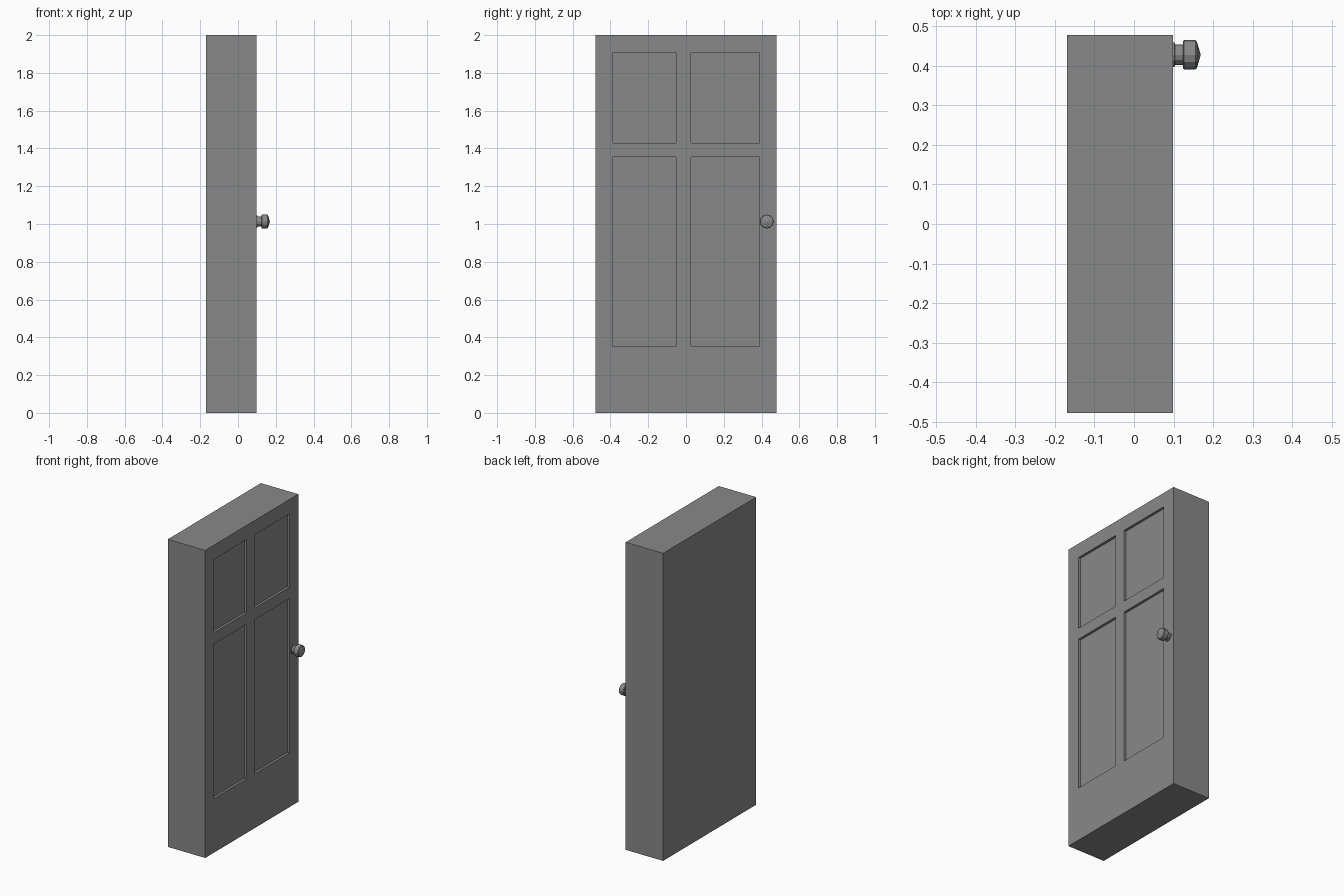
import bpy, bmesh, math
from mathutils import Matrix, Vector

cube = bpy.data.objects.get("Cube")
if cube:
    bpy.data.objects.remove(cube, do_unlink=True)

# One grey paint for the whole model
grey = bpy.data.materials.new("door_grey")
grey.use_nodes = True
colour = (0.25, 0.25, 0.25, 1)
grey.diffuse_color = colour
grey.node_tree.nodes["Principled BSDF"].inputs["Base Color"].default_value = colour


def finish(name, bm):
    bmesh.ops.recalc_face_normals(bm, faces=bm.faces)
    mesh = bpy.data.meshes.new(name)
    bm.to_mesh(mesh)
    bm.free()
    mesh.materials.append(grey)
    obj = bpy.data.objects.new(name, mesh)
    bpy.context.collection.objects.link(obj)
    return obj


# Door slab, with four sunken panels on the +x face
BACK, FACE, HALF_WIDTH, HEIGHT = -0.17, 0.099, 0.478, 2.0
columns = [(-0.386, -0.052), (0.027, 0.388)]
rows = [(0.352, 1.356), (1.43, 1.907)]
bm = bmesh.new()
bmesh.ops.create_cube(bm, size=1)
bmesh.ops.scale(bm, vec=(FACE - BACK, 2 * HALF_WIDTH, HEIGHT), verts=bm.verts)
bmesh.ops.translate(bm, vec=((FACE + BACK) / 2, 0, HEIGHT / 2), verts=bm.verts)
for axis, spans in (("Y", columns), ("Z", rows)):
    normal = Vector((0, axis == "Y", axis == "Z"))
    for cut in [c for span in spans for c in span]:
        bmesh.ops.bisect_plane(bm, geom=bm.verts[:] + bm.edges[:] + bm.faces[:],
                               plane_co=normal * cut, plane_no=normal)


def inside(value, spans):
    return any(low < value < high for low, high in spans)


panels = []
for f in bm.faces:
    c = f.calc_center_median()
    if c.x > FACE - 0.001 and inside(c.y, columns) and inside(c.z, rows):
        panels.append(f)
sunk = bmesh.ops.extrude_discrete_faces(bm, faces=panels)["faces"]
bmesh.ops.translate(bm, vec=(-0.016, 0, 0), verts=[v for f in sunk for v in f.verts])
finish("door", bm)

# Knob: a turned profile of (distance along x, radius)
SIDES = 12
profile = [(0.095, 0.031), (0.102, 0.031), (0.104, 0.026), (0.124, 0.026),
           (0.124, 0.034), (0.127, 0.037), (0.155, 0.037), (0.159, 0.034), (0.169, 0)]
bm = bmesh.new()
points = [bm.verts.new((x, r, 0)) for x, r in profile]
edges = [bm.edges.new(pair) for pair in zip(points, points[1:])]
bmesh.ops.spin(bm, geom=points + edges, cent=(0, 0, 0), axis=(1, 0, 0),
               angle=math.tau, steps=SIDES, use_merge=True)
bmesh.ops.remove_doubles(bm, verts=bm.verts, dist=0.0005)
bmesh.ops.transform(bm, matrix=Matrix.Translation((0, 0.428, 1.013)), verts=bm.verts)
finish("knob", bm)
